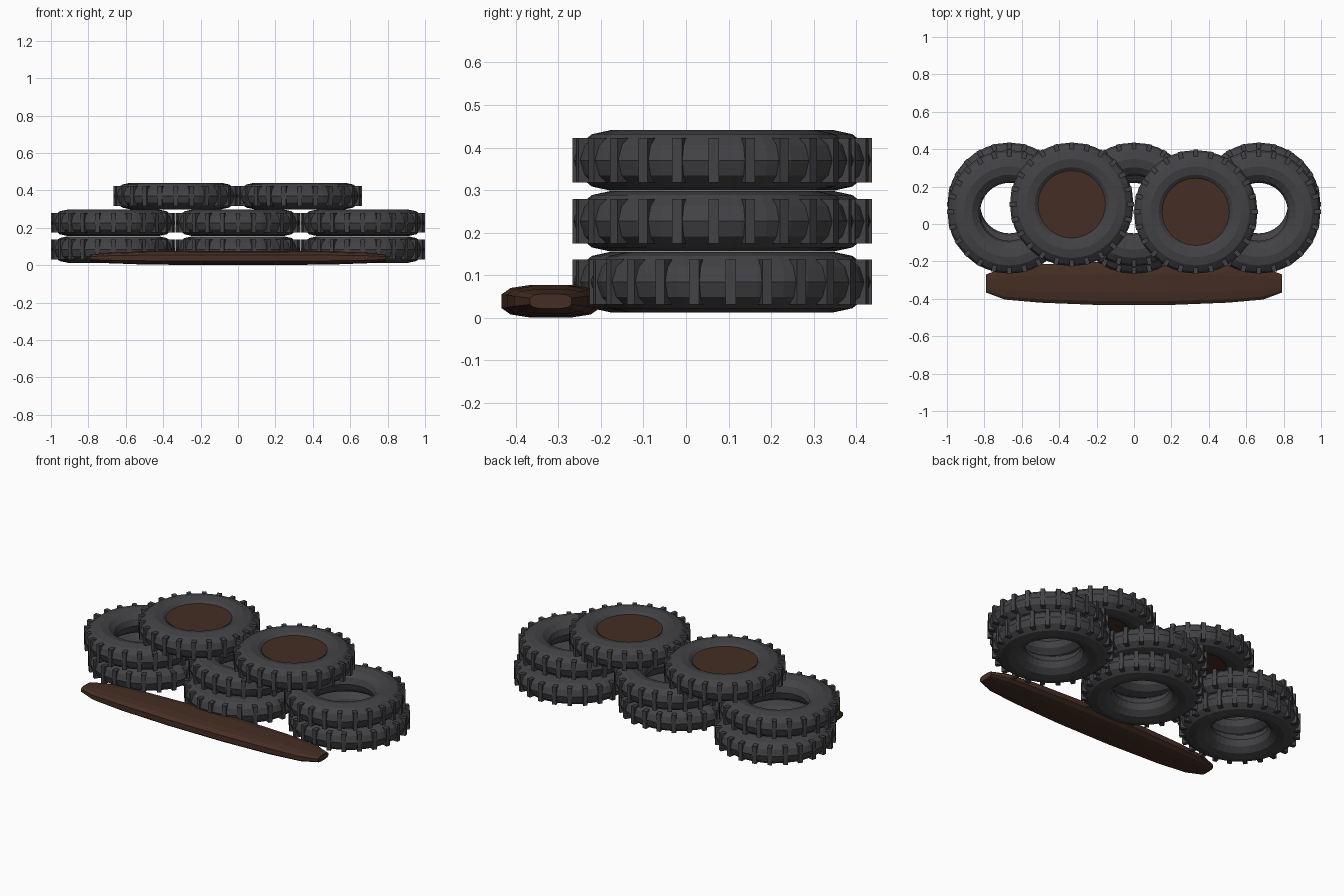
import bpy, bmesh, math
from mathutils import Matrix, Vector

cube = bpy.data.objects.get("Cube")
if cube:
    bpy.data.objects.remove(cube, do_unlink=True)


def material(name, rgb):
    m = bpy.data.materials.new(name)
    m.use_nodes = True
    m.diffuse_color = (*rgb, 1)
    m.node_tree.nodes["Principled BSDF"].inputs["Base Color"].default_value = (*rgb, 1)
    return m


rubber = material("dark rubber", (0.055, 0.055, 0.061))
brown = material("dark brown wood", (0.058, 0.027, 0.017))


def add_object(name, bm, mat, location=(0, 0, 0)):
    bmesh.ops.recalc_face_normals(bm, faces=bm.faces)
    mesh = bpy.data.meshes.new(name)
    bm.to_mesh(mesh)
    bm.free()
    mesh.materials.append(mat)
    obj = bpy.data.objects.new(name, mesh)
    bpy.context.collection.objects.link(obj)
    obj.location = location
    return obj


def bridge(bm, ring_a, ring_b):
    n = len(ring_a)
    for i in range(n):
        j = (i + 1) % n
        bm.faces.new((ring_a[i], ring_a[j], ring_b[j], ring_b[i]))


# Tyre: flattened ring with a row of tread blocks
MAJOR, MINOR, HALF_HEIGHT = 0.2425, 0.0875, 0.071
SEGMENTS, SIDES, LUGS = 32, 12, 24


def tyre(name, location):
    bm = bmesh.new()
    rings = []
    for s in range(SEGMENTS):
        a = math.tau * s / SEGMENTS
        ring = []
        for k in range(SIDES):
            b = math.tau * k / SIDES
            r = MAJOR + MINOR * math.cos(b)
            ring.append(bm.verts.new((r * math.cos(a), r * math.sin(a),
                                      HALF_HEIGHT * math.sin(b))))
        rings.append(ring)
    for s in range(SEGMENTS):
        bridge(bm, rings[s], rings[(s + 1) % SEGMENTS])
    for i in range(LUGS):
        place = (Matrix.Rotation(math.tau * i / LUGS, 4, 'Z')
                 @ Matrix.Translation((0.306, 0, 0))
                 @ Matrix.Diagonal((0.052, 0.024, 0.105, 1)))
        bmesh.ops.create_cube(bm, size=1, matrix=place)
    return add_object(name, bm, rubber, location)


# Hub plate that closes the hole of a top tyre
def hub_plate(name, location):
    bm = bmesh.new()
    bmesh.ops.create_cone(bm, cap_ends=True, segments=32, radius1=0.18,
                          radius2=0.18, depth=0.1)
    return add_object(name, bm, brown, location)


# Stacks: three columns of two, then two capped tyres bridging them
NEAR, FAR = 0.065, 0.105
LOW, MID, HIGH = 0.084, 0.227, 0.37
for side, x in (("right", -0.667), ("middle", 0), ("left", 0.667)):
    outer = x != 0
    tyre(f"lower_tyre_{side}", (x, FAR if outer else NEAR, LOW))
    tyre(f"upper_tyre_{side}", (x, NEAR if outer else FAR, MID))
for side, x, y in (("right", -0.333, FAR), ("left", 0.33, NEAR)):
    tyre(f"top_tyre_{side}", (x, y, HIGH))
    hub_plate(f"hub_plate_{side}", (x, y, HIGH))

# Log: flattened, tapered beam lying in front of the tyres
half_stations = [(0.18, 0.118, 0.039), (0.5, 0.105, 0.036),
                 (0.69, 0.088, 0.029), (0.79, 0.05, 0.018)]
stations = [(-x, w, h) for x, w, h in reversed(half_stations)] + half_stations


def rounded(value):
    return math.copysign(abs(value) ** 0.65, value)


bm = bmesh.new()
loops = []
for x, w, h in stations:
    angles = [math.tau * (k + 0.5) / 12 for k in range(12)]
    loops.append([bm.verts.new((x, w * rounded(math.cos(a)), h * rounded(math.sin(a))))
                  for a in angles])
for first, second in zip(loops, loops[1:]):
    bridge(bm, first, second)
bm.faces.new(loops[0])
bm.faces.new(loops[-1])
add_object("front_log", bm, brown, (0, -0.318, 0.039))
